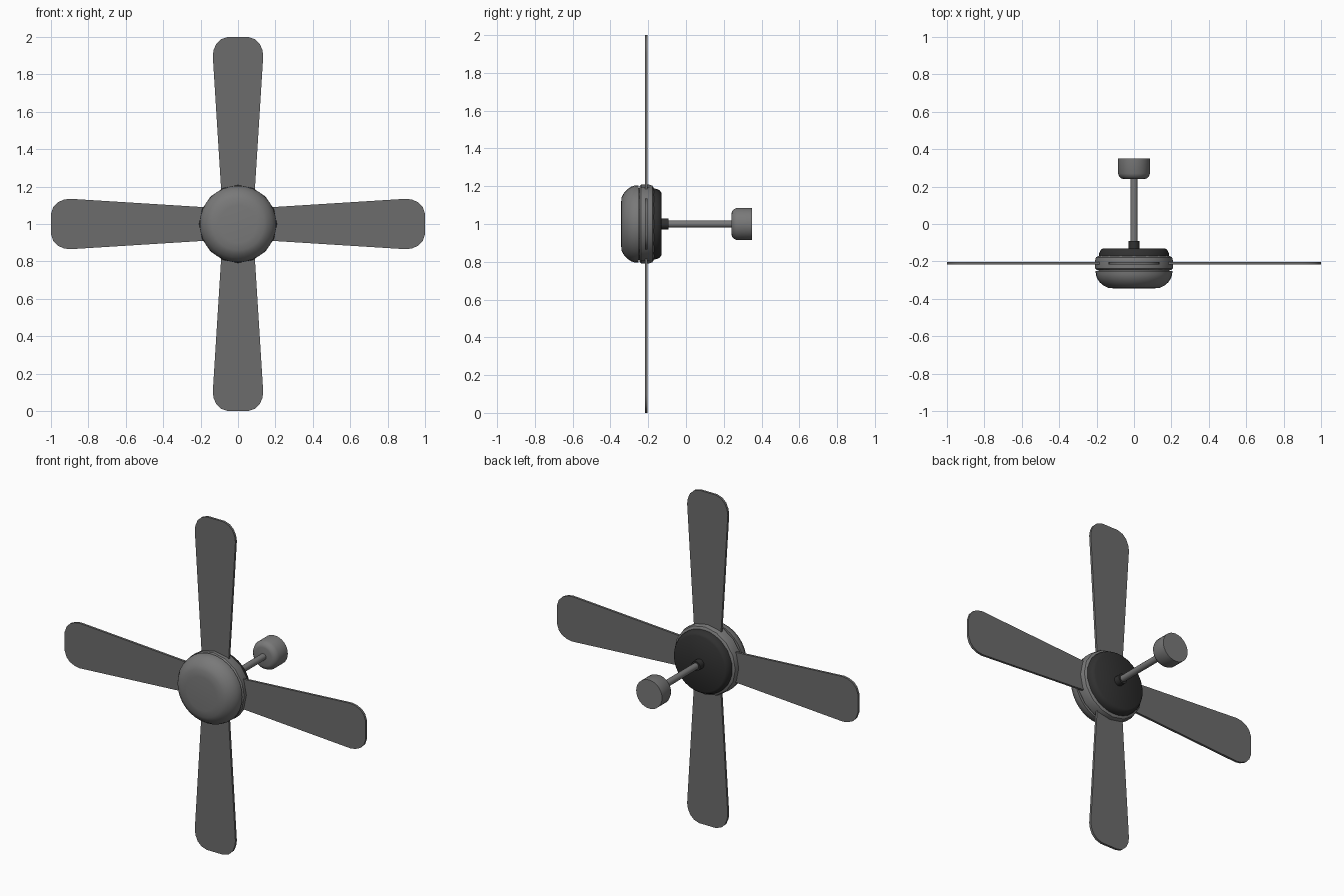
import bpy, bmesh, math
from mathutils import Matrix

if "Cube" in bpy.data.objects:
    bpy.data.objects.remove(bpy.data.objects["Cube"])

CENTRE_Z = 1.0


def material(name, value):
    m = bpy.data.materials.new(name)
    m.diffuse_color = (value, value, value, 1)
    m.use_nodes = True
    m.node_tree.nodes["Principled BSDF"].inputs["Base Color"].default_value = m.diffuse_color
    return m


METAL = material("grey metal", 0.19)
BLADE = material("blade grey", 0.15)
DARK = material("dark grey", 0.03)


def finish(bm, name, mat, angle=35):
    bmesh.ops.recalc_face_normals(bm, faces=bm.faces)
    mesh = bpy.data.meshes.new(name)
    bm.to_mesh(mesh)
    bm.free()
    mesh.materials.append(mat)
    ob = bpy.data.objects.new(name, mesh)
    bpy.context.collection.objects.link(ob)
    bpy.ops.object.select_all(action='DESELECT')
    ob.select_set(True)
    bpy.context.view_layer.objects.active = ob
    bpy.ops.object.shade_smooth_by_angle(angle=math.radians(angle))
    return ob


def lathe(name, profile, mat, sides):
    """Turn (y, radius) pairs about the fan's y axis and cap both ends."""
    bm = bmesh.new()
    rings = []
    for y, r in profile:
        rings.append([bm.verts.new((r * math.cos(a), y, CENTRE_Z + r * math.sin(a)))
                      for a in (2 * math.pi * i / sides for i in range(sides))])
    for a, b in zip(rings, rings[1:]):
        for i in range(sides):
            j = (i + 1) % sides
            bm.faces.new((a[i], a[j], b[j], b[i]))
    bm.faces.new(rings[0])
    bm.faces.new(rings[-1])
    return finish(bm, name, mat)


# Motor housing: domed front cap, core, blade ring and dark rear cover
lathe("front_cap", [(-0.345, 0.10), (-0.341, 0.14), (-0.33, 0.162), (-0.312, 0.183),
                    (-0.29, 0.198), (-0.27, 0.204), (-0.252, 0.205)], METAL, 32)
lathe("motor_core", [(-0.26, 0.19), (-0.23, 0.19)], METAL, 32)
lathe("blade_ring", [(-0.245, 0.200), (-0.238, 0.208), (-0.195, 0.208),
                     (-0.178, 0.203), (-0.168, 0.185)], METAL, 16)
lathe("rear_cover", [(-0.175, 0.188), (-0.155, 0.186), (-0.138, 0.177),
                     (-0.13, 0.165)], DARK, 32)

# Hanging rod with its collar and ceiling canopy
lathe("rod_collar", [(-0.135, 0.029), (-0.092, 0.029)], DARK, 20)
lathe("rod", [(-0.10, 0.019), (0.25, 0.019)], METAL, 20)
lathe("canopy", [(0.24, 0.055), (0.244, 0.068), (0.255, 0.079), (0.27, 0.086),
                 (0.35, 0.086)], METAL, 32)

# Four flared blades with rounded tips
HALF = [(0.088, 0.15), (0.135, 0.90), (0.130, 0.932), (0.115, 0.965),
        (0.090, 0.988), (0.055, 1.0)]
outline = HALF + [(-x, z) for x, z in reversed(HALF)]
for k in range(4):
    bm = bmesh.new()
    face = bm.faces.new([bm.verts.new((x, -0.2175, z)) for x, z in outline])
    ext = bmesh.ops.extrude_face_region(bm, geom=[face])
    bmesh.ops.translate(bm, vec=(0, 0.014, 0),
                        verts=[v for v in ext["geom"] if isinstance(v, bmesh.types.BMVert)])
    bmesh.ops.transform(bm, verts=bm.verts,
                        matrix=Matrix.Translation((0, 0, CENTRE_Z))
                        @ Matrix.Rotation(k * math.pi / 2, 4, 'Y'))
    finish(bm, f"blade_{k + 1}", BLADE)
